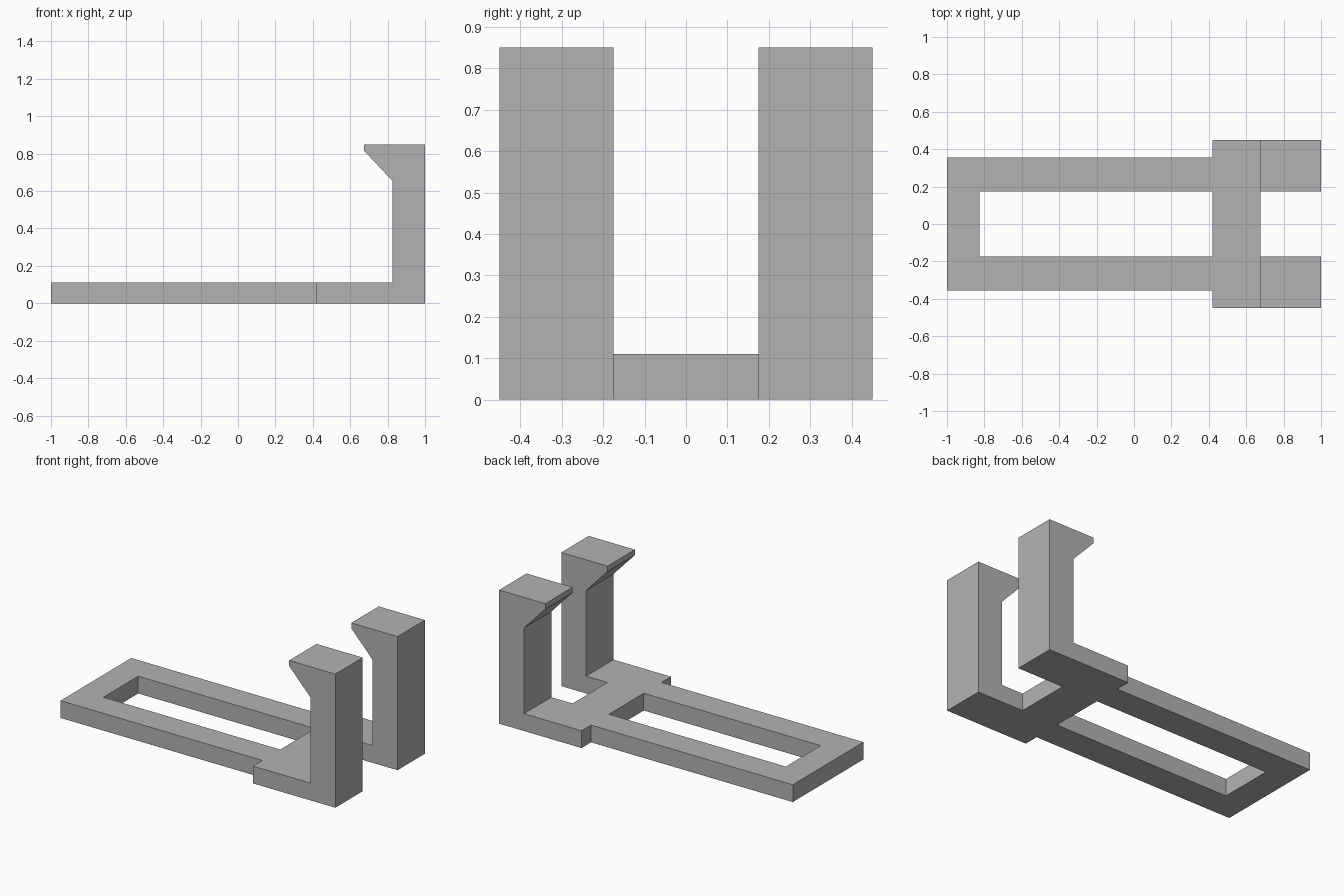
import bpy
import bmesh
from mathutils import Vector

cube = bpy.data.objects.get("Cube")
if cube:
    bpy.data.objects.remove(cube, do_unlink=True)

grey = bpy.data.materials.new("plain_grey")
grey.use_nodes = True
grey.diffuse_color = (0.45, 0.45, 0.45, 1)
grey.node_tree.nodes["Principled BSDF"].inputs["Base Color"].default_value = grey.diffuse_color

THICK = 0.11
FOOT_START = 0.42
SLOT_HALF = 0.175


def prism(name, points, direction):
    """Extrude a flat closed profile into a solid."""
    bm = bmesh.new()
    face = bm.faces.new([bm.verts.new(p) for p in points])
    grown = bmesh.ops.extrude_face_region(bm, geom=[face], use_keep_orig=True)
    moved = [v for v in grown["geom"] if isinstance(v, bmesh.types.BMVert)]
    bmesh.ops.translate(bm, vec=Vector(direction), verts=moved)
    bmesh.ops.recalc_face_normals(bm, faces=bm.faces)
    mesh = bpy.data.meshes.new(name)
    bm.to_mesh(mesh)
    bm.free()
    mesh.materials.append(grey)
    obj = bpy.data.objects.new(name, mesh)
    bpy.context.scene.collection.objects.link(obj)
    return obj


def slab(name, x0, x1, half, z0, z1):
    outline = [(x0, -half, z0), (x1, -half, z0), (x1, half, z0), (x0, half, z0)]
    return prism(name, outline, (0, 0, z1 - z0))


def combine(body, tool, operation):
    mod = body.modifiers.new(operation.lower(), "BOOLEAN")
    mod.operation = operation
    mod.solver = "EXACT"
    mod.object = tool
    bpy.context.view_layer.update()
    bpy.context.view_layer.objects.active = body
    bpy.ops.object.modifier_apply(modifier=mod.name)
    bpy.data.objects.remove(tool, do_unlink=True)


# Flat base frame with its long slot
bracket = slab("slotted_clip_bracket", -1, 0.675, 0.355, 0, THICK)
combine(bracket, slab("slot_cutter", -0.825, FOOT_START, SLOT_HALF, -0.1, 0.3), "DIFFERENCE")

# Foot, upright and hooked tip of each snap arm
arm_profile = [(FOOT_START, 0), (1, 0), (1, 0.85), (0.675, 0.85),
               (0.675, 0.815), (0.825, 0.655), (0.825, THICK), (FOOT_START, THICK)]
for side, label in ((1, "back"), (-1, "front")):
    arm = prism(label + "_snap_arm", [(x, side * SLOT_HALF, z) for x, z in arm_profile],
                (0, side * 0.275, 0))
    combine(bracket, arm, "UNION")
